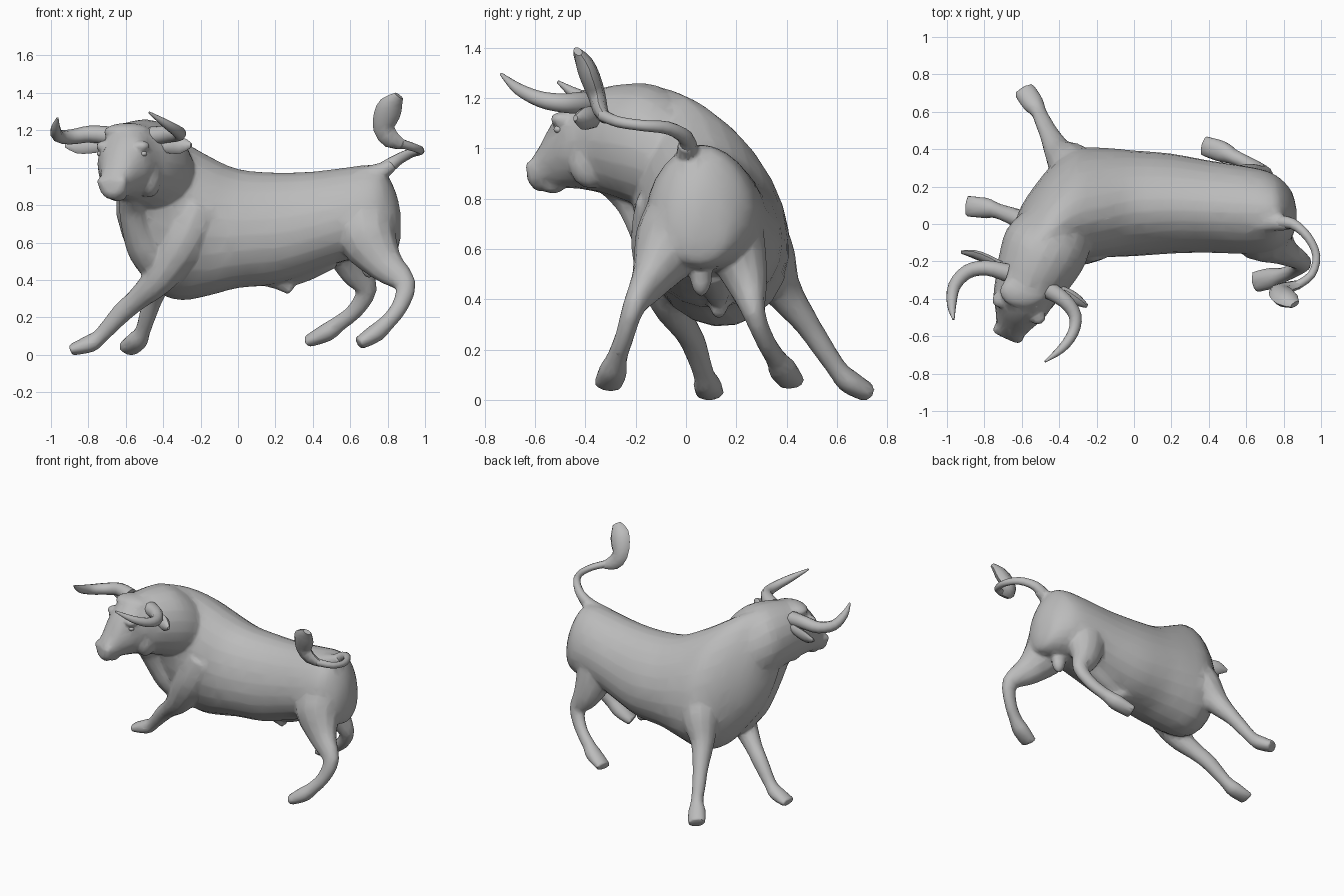
import bpy, bmesh, math
from mathutils import Vector

grey = bpy.data.materials.new("stone_grey")
grey.diffuse_color = (0.5, 0.5, 0.5, 1)


def spline(rows, n=3):
    """Catmull-Rom refinement of a table of rows."""
    out = []
    for i in range(len(rows) - 1):
        p = [rows[max(0, min(len(rows) - 1, i + k))] for k in (-1, 0, 1, 2)]
        for s in range(n):
            t = s / n
            out.append([0.5 * (2 * b + (c - a) * t + (2 * a - 5 * b + 4 * c - d) * t * t
                               + (3 * b - a - 3 * c + d) * t ** 3) for a, b, c, d in zip(*p)])
    return out + [list(rows[-1])]


def loft(bm, rings, seg=16, pear=0):
    """Skin rings of (centre, side vector, up vector), narrowed upward by pear, with capped ends."""
    loops = []
    for c, u, v in rings:
        loops.append([bm.verts.new(c + u * math.cos(a) * (1 - pear * math.sin(a)) + v * math.sin(a))
                      for a in (2 * math.pi * k / seg for k in range(seg))])
    for a, b in zip(loops, loops[1:]):
        for k in range(seg):
            j = (k + 1) % seg
            bm.faces.new((a[k], a[j], b[j], b[k]))
    bm.faces.new(loops[0][::-1])
    bm.faces.new(loops[-1])


def limb(bm, rows, side, seg=12, n=3):
    """Tube along rows of x, y, z, half-width, half-depth."""
    rows = spline(rows, n)
    pts = [Vector(r[:3]) for r in rows]
    rings = []
    for i, r in enumerate(rows):
        t = (pts[min(i + 1, len(pts) - 1)] - pts[max(i - 1, 0)]).normalized()
        u = Vector(side)
        u = (u - t * u.dot(t)).normalized()
        rings.append((pts[i], u * r[3], t.cross(u) * r[4]))
    loft(bm, rings, seg)


def ball(bm, loc, size):
    made = bmesh.ops.create_uvsphere(bm, u_segments=14, v_segments=8, radius=1)["verts"]
    for v in made:
        v.co = Vector(loc) + Vector(a * b for a, b in zip(v.co, size))


def finish(bm, name, skin=False):
    bmesh.ops.recalc_face_normals(bm, faces=bm.faces)
    me = bpy.data.meshes.new(name)
    bm.to_mesh(me)
    bm.free()
    ob = bpy.data.objects.new(name, me)
    bpy.context.collection.objects.link(ob)
    bpy.ops.object.select_all(action='DESELECT')
    bpy.context.view_layer.objects.active = ob
    ob.select_set(True)
    if skin:  # fuse the overlapping masses into one hide
        m = ob.modifiers.new("fuse", 'REMESH')
        m.mode, m.voxel_size = 'VOXEL', 0.01
        m = ob.modifiers.new("soften", 'SMOOTH')
        m.factor, m.iterations = 0.5, 6
        m = ob.modifiers.new("reduce", 'DECIMATE')
        m.ratio = 0.07
        bpy.ops.object.convert(target='MESH')
    ob.data.materials.clear()
    ob.data.materials.append(grey)
    bpy.ops.object.shade_smooth_by_angle(angle=math.radians(48))


body = bmesh.new()

# torso: x, y, z, half-width, half-height, lean in degrees
torso = [(.87, .04, .69, .03, .06, 0), (.845, .05, .705, .12, .16, 0), (.78, .06, .755, .185, .235, 0),
         (.7, .065, .765, .22, .25, 2), (.57, .075, .75, .235, .25, 4), (.4, .09, .71, .245, .27, 5),
         (.2, .105, .675, .265, .30, 6), (0, .105, .675, .28, .32, 8), (-.15, .105, .69, .288, .375, 12),
         (-.3, .095, .72, .288, .435, 14), (-.42, .045, .775, .255, .455, 16), (-.52, -.02, .85, .2, .41, 18),
         (-.6, -.075, .9, .14, .33, 18), (-.65, -.11, .92, .06, .18, 18)]
rings = []
for x, y, z, w, h, lean in spline(torso):
    c, s = math.cos(math.radians(lean)), math.sin(math.radians(lean))
    rings.append((Vector((x, y, z)), Vector((0, c, s)) * w, Vector((0, -s, c)) * h))
loft(body, rings, 24, .13)

# neck and head: x, y, z, half-width, half-height
ACROSS = Vector((.91, -.41, 0))
head = [(-.36, .08, .92, .1, .12), (-.4, .0, .95, .19, .21), (-.47, -.12, 1.0, .23, .25),
        (-.53, -.25, 1.025, .21, .23), (-.58, -.35, 1.03, .175, .205), (-.615, -.44, 1.02, .15, .18),
        (-.64, -.51, .98, .11, .14), (-.66, -.56, .93, .085, .1), (-.672, -.59, .905, .08, .075),
        (-.68, -.615, .90, .05, .04)]
loft(body, [(Vector(r[:3]), ACROSS * r[3], Vector((0, 0, r[4]))) for r in spline(head)], 20)
for s in (-1, 1):  # brows, cheeks and nostril swellings
    ball(body, Vector((-.615, -.45, 1.115)) + ACROSS * .11 * s, (.045, .045, .03))
    ball(body, Vector((-.56, -.34, .94)) + ACROSS * .09 * s, (.07, .09, .1))
    ball(body, Vector((-.672, -.585, .925)) + ACROSS * .055 * s, (.032, .032, .03))
ball(body, (-.59, -.36, 1.19), (.13, .09, .05))   # poll tuft
ball(body, (-.645, -.53, .85), (.05, .05, .03))   # chin
limb(body, [(-.57, -.3, .88, .06, .07), (-.565, -.2, .8, .07, .09), (-.54, -.14, .68, .08, .09),
            (-.49, -.08, .56, .1, .1), (-.4, 0, .44, .1, .1)], ACROSS)  # dewlap

# four legs with their shoulder and thigh masses
limb(body, [(-.26, .2, .75, .14, .14), (-.33, .305, .58, .13, .13), (-.4, .38, .44, .08, .08),
            (-.45, .475, .31, .054, .052), (-.48, .535, .22, .047, .045), (-.51, .6, .125, .042, .04),
            (-.54, .645, .075, .06, .048), (-.59, .72, .03, .06, .04)], (1, 0, 0))
limb(body, [(-.22, -.06, .78, .14, .15), (-.3, -.085, .6, .135, .135), (-.42, -.07, .41, .085, .09),
            (-.54, -.01, .295, .056, .06), (-.62, .03, .225, .05, .055), (-.73, .07, .105, .042, .042),
            (-.79, .085, .06, .056, .048), (-.895, .095, .025, .058, .03)], (0, 1, 0))
limb(body, [(.66, -.01, .76, .14, .18), (.695, -.065, .62, .145, .16), (.79, -.14, .48, .08, .1),
            (.895, -.205, .375, .046, .058), (.86, -.245, .25, .038, .044), (.79, -.275, .165, .042, .044),
            (.735, -.29, .115, .058, .05), (.645, -.31, .06, .058, .035)], (0, 1, 0))
limb(body, [(.58, .15, .75, .14, .18), (.585, .2, .6, .12, .14), (.63, .245, .455, .08, .095),
            (.685, .27, .345, .046, .058), (.625, .315, .235, .038, .044), (.53, .36, .16, .042, .044),
            (.475, .385, .12, .058, .05), (.37, .42, .07, .055, .033)], (0, 1, 0))

# underside details and tail root
limb(body, [(.08, .13, .45, .09, .07), (.19, .13, .41, .06, .055), (.255, .13, .365, .035, .035),
            (.285, .13, .34, .025, .025)], (0, 1, 0))
limb(body, [(.255, .13, .385, .03, .03), (.36, .12, .44, .06, .05), (.48, .1, .53, .1, .08)], (0, 1, 0))
ball(body, (.7, .06, .5), (.05, .045, .09))
limb(body, [(.64, .02, .95, .07, .05), (.76, .01, .98, .05, .045), (.83, .0, 1.02, .034, .034)], (0, 1, 0))
for v in body.verts:  # feet rest flat on the ground
    v.co.z = max(v.co.z, -.004)
finish(body, "body", skin=True)

# tail and its brush
bm = bmesh.new()
limb(bm, [(.77, .01, .98, .045, .04), (.85, 0, 1.04, .032, .03), (.93, -.07, 1.08, .026, .024),
          (.975, -.17, 1.09, .022, .022), (.95, -.27, 1.105, .022, .022), (.87, -.33, 1.13, .025, .025)],
     (0, 0, 1), 10)
finish(bm, "tail")
bm = bmesh.new()
limb(bm, [(.89, -.32, 1.12, .025, .02), (.82, -.34, 1.15, .05, .03), (.78, -.355, 1.21, .057, .035),
          (.795, -.38, 1.28, .07, .04), (.82, -.405, 1.34, .065, .035), (.86, -.43, 1.385, .03, .015)],
     (1, 0, .2), 8, 2)
finish(bm, "tail_brush")

# horns
HORNS = {
    "left_horn": [(-.68, -.26, 1.17, .05, .05), (-.79, -.235, 1.18, .045, .042), (-.89, -.255, 1.165, .04, .04),
                  (-.96, -.33, 1.17, .035, .035), (-.975, -.43, 1.21, .026, .026), (-.965, -.51, 1.265, .006, .006)],
    "right_horn": [(-.46, -.35, 1.17, .05, .05), (-.37, -.41, 1.18, .045, .042), (-.315, -.49, 1.18, .038, .036),
                   (-.325, -.58, 1.195, .032, .03), (-.385, -.665, 1.235, .024, .024), (-.475, -.735, 1.295, .006, .006)]}
for name, rows in HORNS.items():
    bm = bmesh.new()
    limb(bm, rows, (0, 0, 1), 10)
    finish(bm, name)

# ears, thin and drooping behind the horns
EARS = {"left_ear": [(-.68, -.24, 1.12, .03, .025), (-.78, -.19, 1.12, .045, .025),
                     (-.86, -.16, 1.12, .045, .02), (-.925, -.15, 1.12, .012, .008)],
        "right_ear": [(-.44, -.34, 1.12, .03, .025), (-.36, -.37, 1.12, .045, .03),
                      (-.3, -.41, 1.12, .045, .03), (-.25, -.44, 1.12, .012, .01)]}
for name, rows in EARS.items():
    bm = bmesh.new()
    limb(bm, rows, (0, .3, 1), 8, 2)
    finish(bm, name)

# eyes
for s, name in ((-1, "left_eye"), (1, "right_eye")):
    bm = bmesh.new()
    ball(bm, Vector((-.62, -.455, 1.075)) + ACROSS * .127 * s, (.019, .019, .015))
    finish(bm, name)
